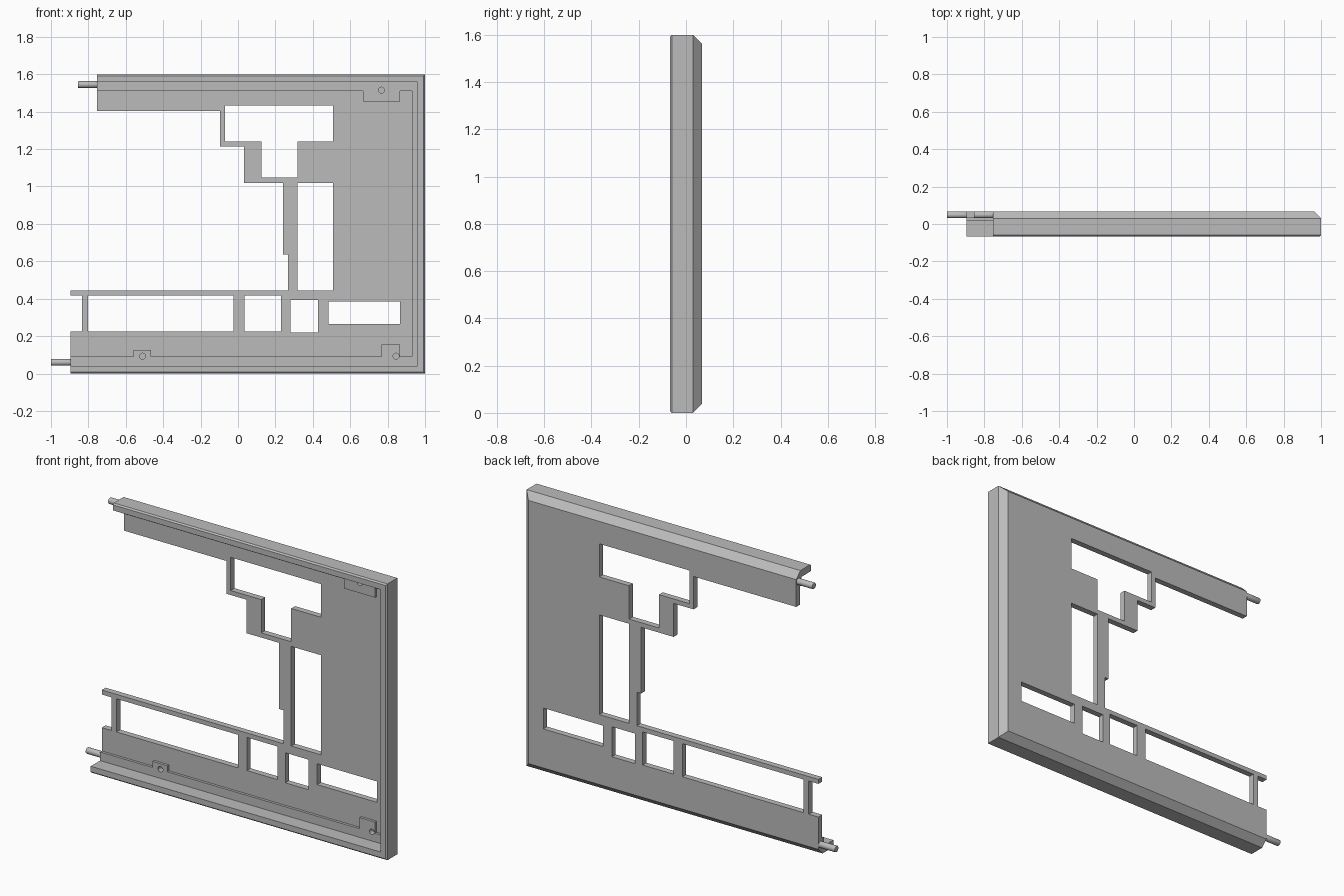
import bpy, bmesh, math

cube = bpy.data.objects.get("Cube")
if cube:
    bpy.data.objects.remove(cube, do_unlink=True)

grey = bpy.data.materials.new("plain grey")
grey.use_nodes = True
COLOUR = (0.5, 0.5, 0.5, 1)
grey.diffuse_color = COLOUR
grey.node_tree.nodes["Principled BSDF"].inputs["Base Color"].default_value = COLOUR

TOP, FRONT, BACK = 1.6, -0.068, 0.068
LEDGE, PLATE = 0.018, 0.033      # front faces of the ledge and of the thin plate
UPPER_END, LOWER_END = -0.754, -0.896


def loft(name, layers):
    """Solid through matching x-z outlines, each given with its y."""
    bm = bmesh.new()
    rings = [[bm.verts.new((x, y, z)) for x, z in pts] for y, pts in layers]
    n = len(rings[0])
    for a, b in zip(rings, rings[1:]):
        for i in range(n):
            j = (i + 1) % n
            bm.faces.new((a[i], a[j], b[j], b[i]))
    bm.faces.new(rings[0])
    bm.faces.new(rings[-1])
    bmesh.ops.recalc_face_normals(bm, faces=bm.faces)
    mesh = bpy.data.meshes.new(name)
    bm.to_mesh(mesh)
    bm.free()
    mesh.materials.append(grey)
    ob = bpy.data.objects.new(name, mesh)
    bpy.context.collection.objects.link(ob)
    return ob


def rect(x0, x1, z0, z1):
    return [(x0, z0), (x1, z0), (x1, z1), (x0, z1)]


def cut(target, points, y0=-1, y1=1):
    """Cut a straight prism out of the target."""
    cutter = loft("cutter", [(y0, points), (y1, points)])
    cutter.hide_render = True
    mod = target.modifiers.new("cut", "BOOLEAN")
    mod.operation, mod.solver, mod.object = "DIFFERENCE", "EXACT", cutter
    bpy.context.view_layer.objects.active = target
    bpy.ops.object.modifier_apply(modifier=mod.name)
    bpy.data.objects.remove(cutter, do_unlink=True)


# Slab with a fine front bevel and a broad back chamfer
def slab_layer(y, inset):
    return y, rect(-1.3, 1 - inset, inset, TOP - inset)


case = loft("case_panel", [slab_layer(FRONT, 0.008), slab_layer(FRONT + 0.008, 0),
                           slab_layer(0.03, 0), slab_layer(BACK, 0.038)])

# Hollow inside the rim wall, down to the ledge
cut(case, rect(-2, 0.96, 0.04, 1.56), -1, LEDGE)

# Deeper hollow inside the ledge, going around the screw bosses
cut(case, [(-2, 0.09), (-0.56, 0.09), (-0.56, 0.125), (-0.465, 0.125), (-0.465, 0.09),
           (0.767, 0.09), (0.767, 0.155), (0.865, 0.155), (0.865, 0.09), (0.93, 0.09),
           (0.93, 1.51), (0.865, 1.51), (0.865, 1.455), (0.668, 1.455), (0.668, 1.51),
           (-2, 1.51)], -1, PLATE)

# Stepped open side
cut(case, [(UPPER_END, 2), (UPPER_END, 1.404), (-0.096, 1.404), (-0.096, 1.214),
           (0.032, 1.214), (0.032, 1.02), (0.24, 1.02), (0.24, 0.637), (0.267, 0.637),
           (0.267, 0.443), (LOWER_END, 0.443), (LOWER_END, 0.417), (-0.834, 0.417),
           (-0.834, 0.225), (LOWER_END, 0.225), (LOWER_END, -1), (-2, -1), (-2, 2)])

# Windows
cut(case, [(-0.07, 1.432), (-0.07, 1.24), (0.126, 1.24), (0.126, 1.047),
           (0.318, 1.047), (0.318, 1.24), (0.508, 1.24), (0.508, 1.432)])
for window in [(0.318, 0.508, 0.443, 1.02), (-0.802, -0.024, 0.225, 0.417),
               (0.034, 0.23, 0.225, 0.417), (0.28, 0.428, 0.22, 0.394),
               (0.484, 0.866, 0.264, 0.385)]:
    cut(case, rect(*window))

# Blind screw holes in the bosses
for hx, hz in [(0.767, 1.515), (0.845, 0.093), (-0.51, 0.093)]:
    ring = [(hx + 0.016 * math.cos(a), hz + 0.016 * math.sin(a))
            for a in (i * math.tau / 20 for i in range(20))]
    cut(case, ring, -0.5, 0.05)

# Hinge pins with lightly rounded tips
for name, end, length, z in [("upper_pin", UPPER_END, 0.102, 1.545),
                             ("lower_pin", LOWER_END, 0.104, 0.06)]:
    bpy.ops.mesh.primitive_cylinder_add(
        vertices=24, radius=0.018, depth=length + 0.02,
        location=(end + 0.01 - length / 2, 0.049, z), rotation=(0, math.pi / 2, 0))
    pin = bpy.context.object
    pin.name = name
    pin.data.materials.append(grey)
    bevel = pin.modifiers.new("tip", "BEVEL")
    bevel.width, bevel.segments = 0.004, 2
    bpy.ops.object.modifier_apply(modifier=bevel.name)
    bpy.ops.object.shade_smooth_by_angle(angle=math.radians(40))
